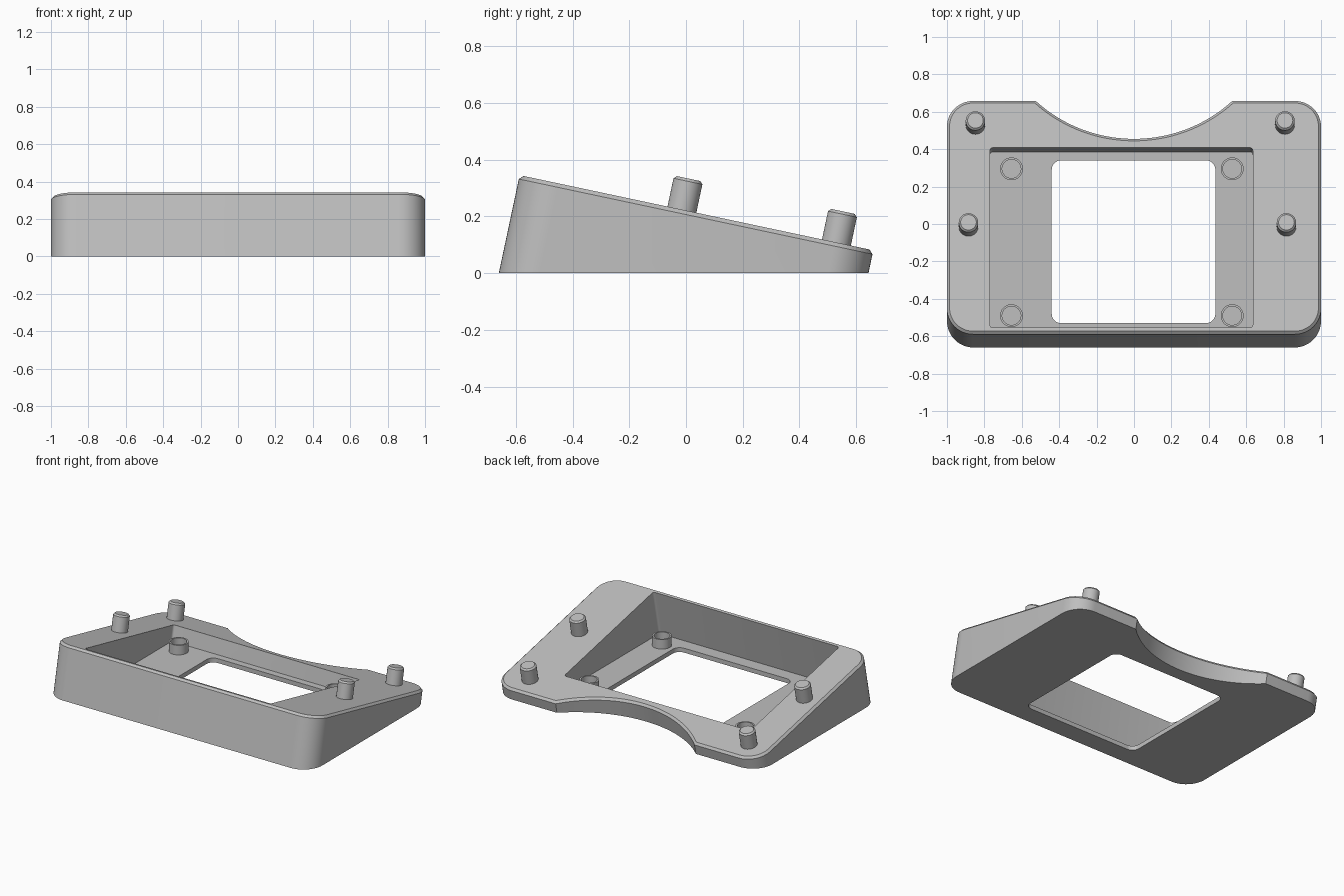
import bpy, bmesh, math
from mathutils import Matrix, Vector

cube = bpy.data.objects.get("Cube")
if cube:
    bpy.data.objects.remove(cube, do_unlink=True)

mat = bpy.data.materials.new("light_grey")
mat.use_nodes = True
GREY = (0.52, 0.52, 0.52, 1)
mat.diffuse_color = GREY
mat.node_tree.nodes["Principled BSDF"].inputs["Base Color"].default_value = GREY

# Tilted frame: origin on the bottom front edge, y runs up the slope, z is its normal
TILT = Matrix.Translation((0, -0.66, 0)) @ Matrix.Rotation(math.radians(-12), 4, 'X')
TOP, DEPTH, FLOOR = 0.353, 1.275, 0.03


def arc(cx, cy, r, start, end, n):
    return [(cx + r * math.cos(math.radians(start + (end - start) * i / n)),
             cy + r * math.sin(math.radians(start + (end - start) * i / n))) for i in range(n + 1)]


def rounded_rect(x0, x1, y0, y1, r, n=8):
    return (arc(x0 + r, y0 + r, r, 180, 270, n) + arc(x1 - r, y0 + r, r, 270, 360, n)
            + arc(x1 - r, y1 - r, r, 0, 90, n) + arc(x0 + r, y1 - r, r, 90, 180, n))


def finish(name, bm, matrix=Matrix()):
    bmesh.ops.transform(bm, matrix=matrix, verts=bm.verts)
    bmesh.ops.recalc_face_normals(bm, faces=bm.faces)
    mesh = bpy.data.meshes.new(name)
    bm.to_mesh(mesh)
    bm.free()
    mesh.materials.append(mat)
    ob = bpy.data.objects.new(name, mesh)
    bpy.context.collection.objects.link(ob)
    return ob


def prism(outline, z0, z1, chamfer=0):
    bm = bmesh.new()
    base = bm.faces.new([bm.verts.new((x, y, z0)) for x, y in outline])
    top = bmesh.ops.extrude_face_region(bm, geom=[base], use_keep_orig=True)["geom"]
    verts = [g for g in top if isinstance(g, bmesh.types.BMVert)]
    bmesh.ops.translate(bm, verts=verts, vec=(0, 0, z1 - z0))
    if chamfer:
        edges = [g for g in top if isinstance(g, bmesh.types.BMEdge)]
        bmesh.ops.bevel(bm, geom=edges, offset=chamfer, segments=1, affect='EDGES')
    return bm


def slice_floor(bm, z):
    # Remove everything below z and close the cut
    geom = bm.verts[:] + bm.edges[:] + bm.faces[:]
    cut = bmesh.ops.bisect_plane(bm, geom=geom, plane_co=(0, 0, z), plane_no=(0, 0, 1),
                                 clear_inner=True)["geom_cut"]
    bmesh.ops.contextual_create(bm, geom=[g for g in cut if isinstance(g, bmesh.types.BMEdge)])


def select_only(ob):
    bpy.ops.object.select_all(action='DESELECT')
    ob.select_set(True)
    bpy.context.view_layer.objects.active = ob


def carve(ob, cutter):
    cutter.hide_render = True
    mod = ob.modifiers.new("cut", 'BOOLEAN')
    mod.operation, mod.solver, mod.object = 'DIFFERENCE', 'EXACT', cutter
    select_only(ob)
    bpy.ops.object.modifier_apply(modifier=mod.name)
    bpy.data.objects.remove(cutter, do_unlink=True)


def smooth(ob):
    select_only(ob)
    bpy.ops.object.shade_smooth_by_angle(angle=math.radians(30))


# Wedge body: rounded outline with an arc scooped out of the back edge
half, sag = 0.525, 0.207
radius = (half ** 2 + sag ** 2) / (2 * sag)
sweep = math.degrees(math.asin(half / radius))
outline = (arc(-0.86, 0.14, 0.14, 180, 270, 12) + arc(0.86, 0.14, 0.14, 270, 360, 12)
           + arc(0.86, DEPTH - 0.14, 0.14, 0, 90, 12)
           + arc(0, DEPTH - sag + radius, radius, 270 + sweep, 270 - sweep, 40)
           + arc(-0.86, DEPTH - 0.14, 0.14, 90, 180, 12))
bm = prism(outline, -0.4, TOP, 0.014)
bmesh.ops.transform(bm, matrix=TILT, verts=bm.verts)
slice_floor(bm, 0)
body = finish("wedge_body", bm)

# Tray recess with a level floor
bm = prism(rounded_rect(-0.77, 0.635, 0.033, 1.017, 0.015, 4), -0.4, TOP + 0.2)
bmesh.ops.transform(bm, matrix=TILT, verts=bm.verts)
slice_floor(bm, FLOOR)
carve(body, finish("recess_cutter", bm))

# Window through the floor
carve(body, finish("window_cutter", prism(rounded_rect(-0.44, 0.435, -0.53, 0.34, 0.05), -0.1, FLOOR + 0.02)))
smooth(body)

# Pegs standing square to the sloped top
for side, row, x, y in (("right", "front", -0.885, 0.585), ("left", "front", 0.815, 0.585),
                        ("right", "back", -0.848, 1.142), ("left", "back", 0.807, 1.142)):
    peg = prism(arc(x, y, 0.052, 0, 350, 35), TOP - 0.02, TOP + 0.112, 0.01)
    smooth(finish(f"peg_{row}_{side}", peg, TILT))

# Hollow standoffs on the tray floor
for side, x in (("right", -0.655), ("left", 0.525)):
    for row, y in (("front", -0.49), ("back", 0.295)):
        bm = bmesh.new()
        rings = [[bm.verts.new((px, py, z)) for px, py in arc(x, y, r, 0, 350, 35)]
                 for r, z in ((0.061, FLOOR - 0.005), (0.061, 0.095), (0.05, 0.095), (0.05, FLOOR - 0.005))]
        for a, b in zip(rings, rings[1:] + rings[:1]):
            for i in range(len(a)):
                j = (i + 1) % len(a)
                bm.faces.new((a[i], a[j], b[j], b[i]))
        smooth(finish(f"standoff_{row}_{side}", bm))
